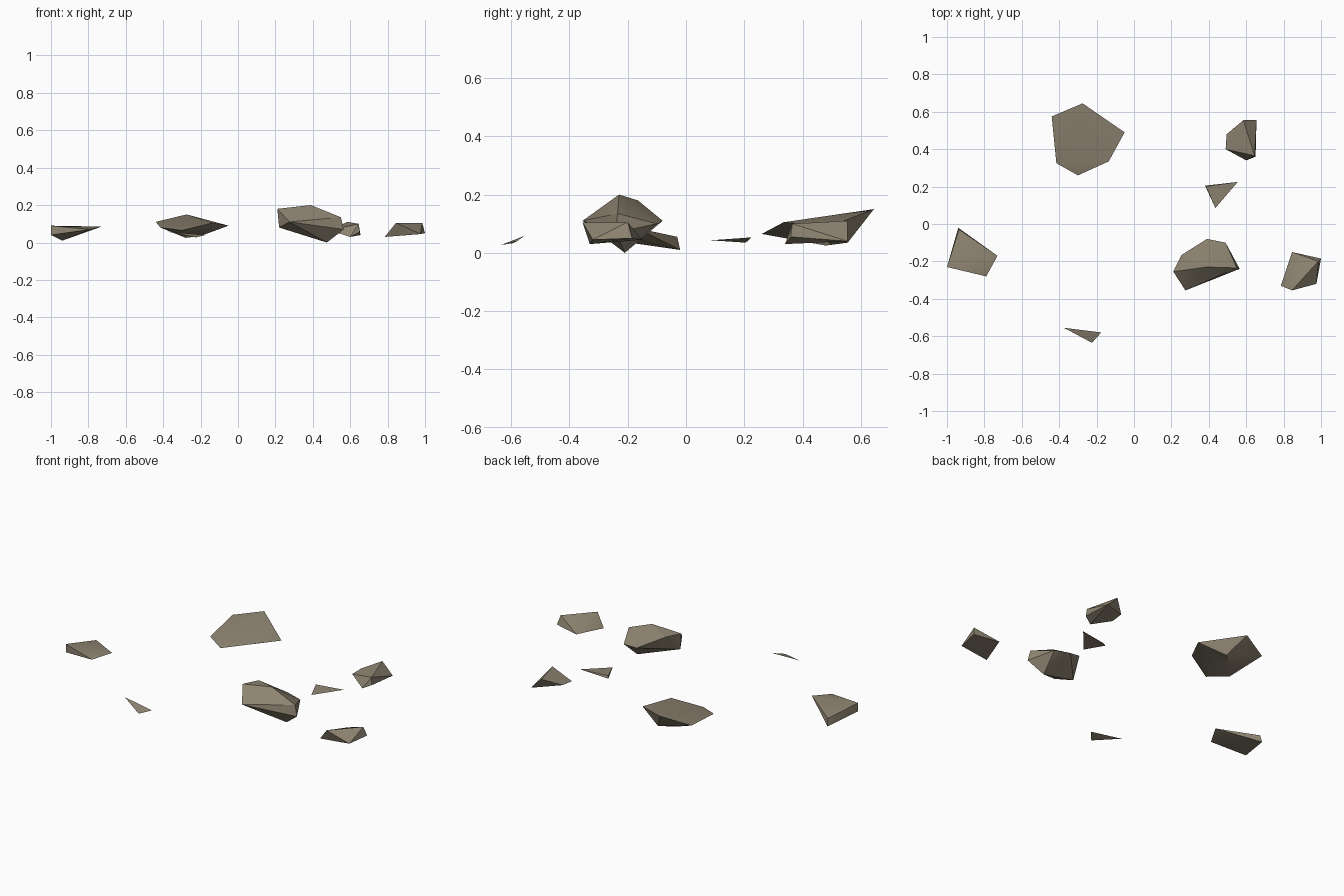
import bpy
import bmesh
import math

# Remove the default cube only
default_cube = bpy.data.objects.get("Cube")
if default_cube:
    bpy.data.objects.remove(default_cube, do_unlink=True)


def make_material(name, color):
    material = bpy.data.materials.new(name)
    material.use_nodes = True
    material.diffuse_color = color
    shader = material.node_tree.nodes["Principled BSDF"]
    shader.inputs["Base Color"].default_value = color
    shader.inputs["Roughness"].default_value = 0.9
    return material


stone = make_material("warm grey stone", (0.27, 0.23, 0.165, 1))


def make_rock(name, corners):
    """Wrap a convex chipped stone around a few corner points."""
    bm = bmesh.new()
    for corner in corners:
        bm.verts.new(corner)
    hull = bmesh.ops.convex_hull(bm, input=bm.verts[:])
    unused = [v for v in hull["geom_interior"] if isinstance(v, bmesh.types.BMVert)]
    bmesh.ops.delete(bm, geom=unused, context="VERTS")
    bmesh.ops.recalc_face_normals(bm, faces=bm.faces[:])
    mesh = bpy.data.meshes.new(name)
    bm.to_mesh(mesh)
    bm.free()
    mesh.materials.append(stone)
    rock = bpy.data.objects.new(name, mesh)
    bpy.context.collection.objects.link(rock)

    # Soften shallow creases, keep the chipped edges sharp
    bpy.ops.object.select_all(action="DESELECT")
    rock.select_set(True)
    bpy.context.view_layer.objects.active = rock
    bpy.ops.object.shade_smooth_by_angle(angle=math.radians(30))
    return rock


# Tallest stone, with a peaked top and a pointed underside
make_rock("tall_rock", [
    (.21, -.255, .18), (.22, -.26, .08), (.275, -.355, .11),
    (.255, -.165, .18), (.39, -.23, .2), (.55, -.235, .135),
    (.565, -.24, .07), (.475, -.21, 0), (.49, -.1, .1), (.39, -.08, .11),
])

# Broad slab, tilted up toward the back
make_rock("broad_slab", [
    (-.44, .575, .11), (-.275, .645, .15), (-.05, .49, .09),
    (-.135, .335, .105), (-.3, .26, .065), (-.415, .325, .08),
    (-.28, .48, .025), (-.2, .555, .035),
])

# Wedge at the right end
make_rock("wedge_rock", [
    (-.94, -.02, .01), (-.935, -.03, .055), (-.73, -.17, .085),
    (-.79, -.28, .07), (-1, -.23, .09), (-1, -.23, .04),
])

# Flat topped stone at the left end
make_rock("flat_topped_rock", [
    (.785, -.33, .03), (.845, -.355, .105), (.985, -.2, .105),
    (1, -.185, .05), (.845, -.15, .045), (.975, -.32, .045),
])

# Small faceted stone at the back left
make_rock("small_rock", [
    (.6, .34, .03), (.65, .36, .055), (.645, .365, .1),
    (.585, .555, .11), (.655, .555, .04), (.495, .48, .07), (.49, .4, .065),
])

# Thin chips
make_rock("back_chip", [
    (.38, .205, .035), (.385, .2, .05), (.555, .225, .053), (.435, .085, .043),
])
make_rock("front_chip", [
    (-.375, -.555, .058), (-.175, -.58, .04), (-.225, -.635, .027),
    (-.22, -.595, .033),
])
